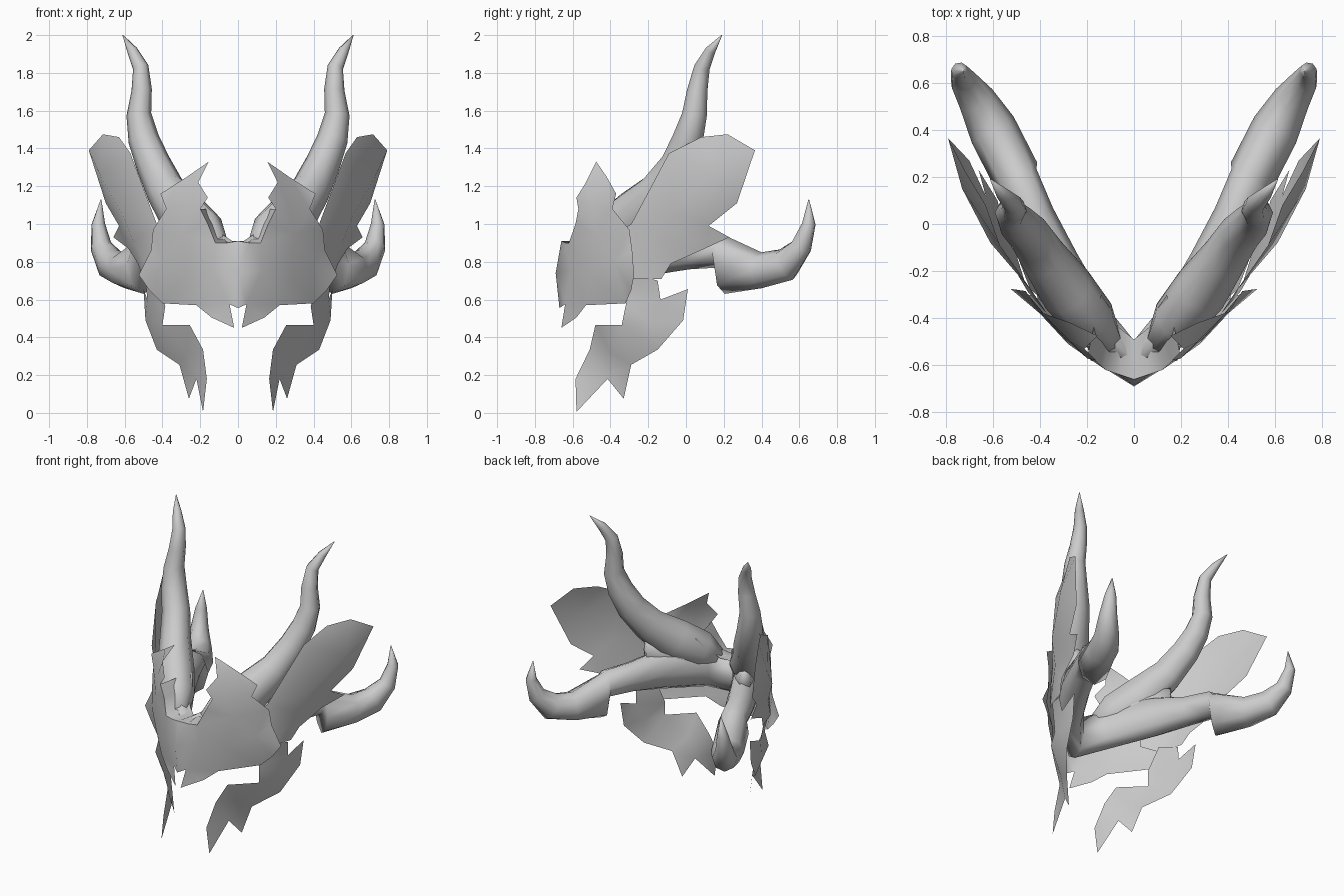
import bpy
from mathutils import Vector
from mathutils.geometry import delaunay_2d_cdt
from math import cos, sin, pi

grey = bpy.data.materials.new("bone grey")
grey.diffuse_color = (0.6, 0.6, 0.6, 1)


def finish(name, verts, faces):
    """Make a smooth object mirrored across the centre plane."""
    me = bpy.data.meshes.new(name)
    me.from_pydata(verts, [], faces)
    me.materials.append(grey)
    me.polygons.foreach_set("use_smooth", [True] * len(me.polygons))
    ob = bpy.data.objects.new(name, me)
    bpy.context.collection.objects.link(ob)
    mirror = ob.modifiers.new("mirror", 'MIRROR')
    mirror.merge_threshold = 0.001
    return ob


def plate(name, outline, inner):
    """Thin curved sheet: ragged outline filled over a few bulge points."""
    pts = outline + inner
    flat = [Vector((0.75 * x + 0.66 * y, z)) for x, y, z in pts]
    res = delaunay_2d_cdt(flat, [], [list(range(len(outline)))], 1, 1e-5)
    verts = [pts[src[0]] for src in res[3]]
    return finish(name, verts, [list(f) for f in res[2]])


def horn(name, sections, side, upright=(), sides={}, n=8):
    """Tapering tube through (centre, half width, half height) sections."""
    cs = [Vector(s[:3]) for s in sections]
    verts, faces = [], []
    for i, (c, s) in enumerate(zip(cs, sections)):
        sd = Vector(sides.get(i, side)).normalized()
        t = cs[min(i + 1, len(cs) - 1)] - cs[max(i - 1, 0)]
        up = Vector((0, 0, 1)) if i in upright else sd.cross(t).normalized()
        for k in range(n):
            a = 2 * pi * k / n
            verts.append(c + sd * s[3] * cos(a) + up * s[4] * sin(a))
    for i in range(len(cs) - 1):
        for k in range(n):
            a, b = i * n + k, i * n + (k + 1) % n
            faces.append((a, b, b + n, a + n))
    caps = [tuple(range(len(verts) - n, len(verts)))]
    if abs(cs[0].x) > 0.001:
        caps.append(tuple(reversed(range(n))))
    return finish(name, verts, faces + caps)


# Brow mask with ragged crest and cheek points
plate("brow_mask", [
    (0, -.67, .555), (.045, -.64, .575), (.02, -.66, .45), (.14, -.58, .505),
    (.22, -.53, .57), (.40, -.32, .58), (.47, -.29, .65), (.525, -.275, .73),
    (.46, -.285, .86), (.45, -.30, .97), (.38, -.39, 1.08), (.41, -.37, 1.16),
    (.27, -.42, 1.25), (.155, -.475, 1.33), (.21, -.53, 1.22),
    (.16, -.58, 1.14), (.20, -.57, 1.08), (.16, -.585, 1.00),
    (.12, -.62, .90), (.06, -.64, .90), (0, -.66, .91), (0, -.69, .74)],
    [(.13, -.61, .76), (.28, -.51, .74), (.30, -.48, .95), (.27, -.50, 1.10),
     (.40, -.38, .80)])

# Rim rolling back from the brow's top edge to the horn roots
rim = [(0, -.66, .91), (.06, -.64, .90), (.12, -.62, .90), (.16, -.585, 1.0),
       (.20, -.57, 1.08),
       (0, -.49, .89), (.05, -.45, .91), (.085, -.42, .95), (.10, -.36, 1.0),
       (.14, -.30, 1.08)]
finish("brow_rim", rim, [(i, i + 1, i + 6, i + 5) for i in range(4)])

# Broad ear fins
plate("ear_fin", [
    (.79, .365, 1.39), (.715, .22, 1.475), (.63, .08, 1.46), (.57, -.09, 1.375),
    (.43, -.29, 1.0), (.37, -.38, .94), (.37, -.38, .76),
    (.45, -.29, .71), (.50, -.13, .71), (.53, -.08, .79),
    (.58, .10, .87), (.66, .23, .93), (.63, .12, .99), (.70, .27, 1.11)],
    [(.73, .15, 1.26), (.61, -.08, 1.05), (.55, -.12, .90)])

# Hanging cheek guards
plate("cheek_guard", [
    (.185, -.58, .005), (.22, -.415, .18), (.26, -.33, .075), (.31, -.29, .255),
    (.43, -.15, .335), (.49, -.015, .49), (.50, .01, .655), (.48, -.135, .60),
    (.49, -.15, .70), (.44, -.28, .74), (.385, -.32, .565), (.40, -.34, .465),
    (.255, -.48, .465), (.185, -.51, .335), (.165, -.585, .18)],
    [(.45, -.19, .48), (.27, -.40, .32)])

# Tall upright horns, broad where they grow from the brow
horn("upper_horn", [
    (.09, -.52, .85, .05, .06), (.18, -.41, .95, .11, .13),
    (.285, -.28, 1.04, .12, .145), (.385, -.14, 1.18, .10, .11),
    (.45, -.04, 1.32, .09, .095),
    (.50, .01, 1.45, .082, .082), (.525, .045, 1.58, .066, .066),
    (.51, .06, 1.71, .054, .054), (.515, .085, 1.83, .042, .042),
    (.56, .13, 1.92, .028, .028), (.61, .19, 2.0, .002, .002)], (.75, -.66, 0))

# Low swept-back horns meeting at the centre, stepping wider behind the ear
horn("rear_horn", [
    (0, -.58, .76, .085, .13), (.15, -.45, .84, .09, .15),
    (.32, -.18, .87, .095, .14), (.42, .02, .86, .09, .10),
    (.49, .185, .86, .09, .09), (.50, .205, .785, .105, .155),
    (.60, .40, .755, .105, .095), (.67, .53, .785, .08, .09),
    (.725, .61, .88, .058, .058), (.74, .65, 1.0, .037, .037),
    (.725, .65, 1.13, .002, .002)], (.84, -.54, 0), upright=(0, 1, 4, 5),
    sides={0: (0, -1, 0), 1: (.65, -.76, 0)})

# Web filling the fork between the two horns
horn("horn_web", [
    (.10, -.48, .86, .04, .07), (.19, -.37, .93, .07, .12),
    (.30, -.22, .96, .07, .13), (.385, -.10, 1.0, .04, .07)],
    (.75, -.66, 0), upright=(0, 1, 2, 3))
